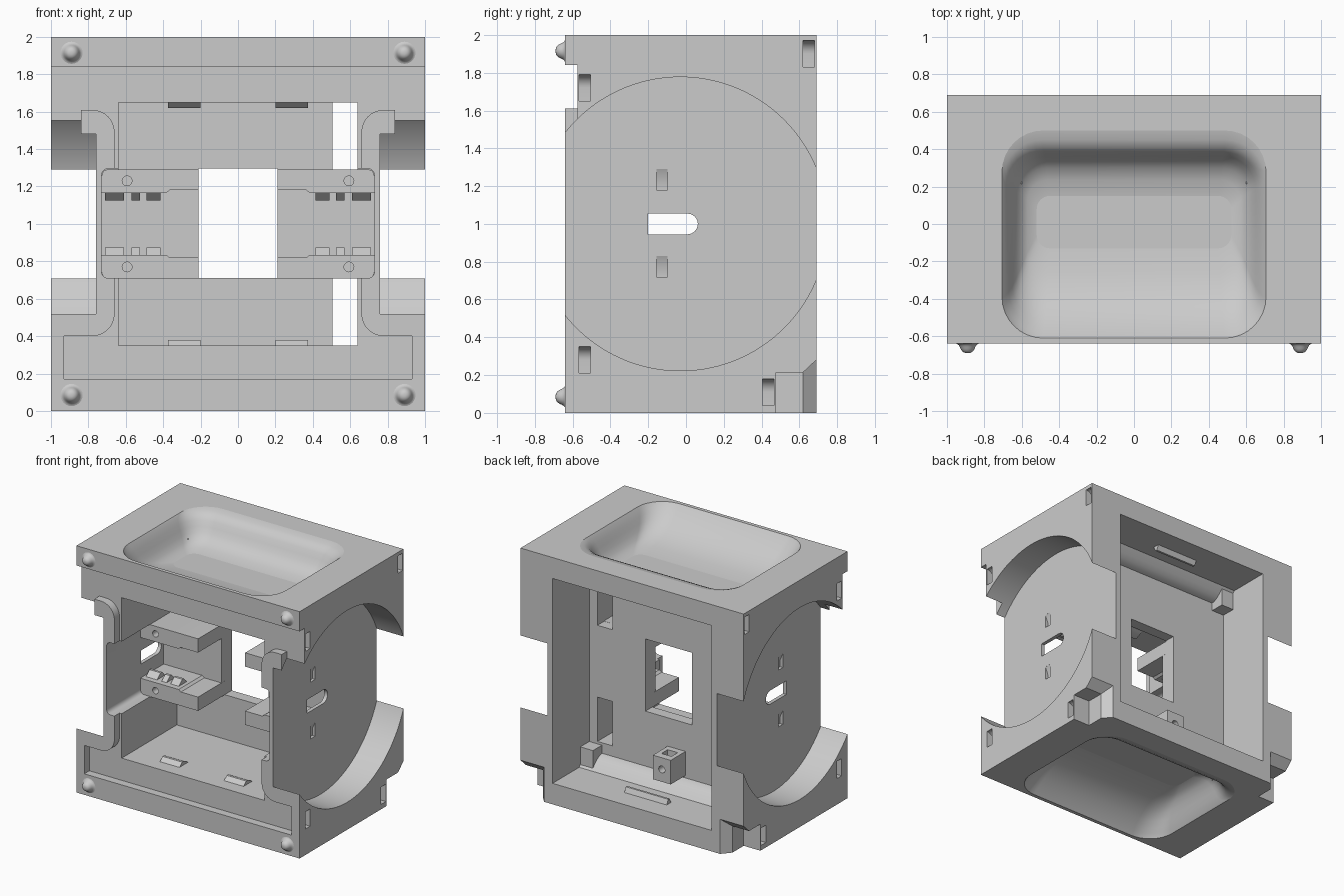
import bpy, bmesh, math

if "Cube" in bpy.data.objects:
    bpy.data.objects.remove(bpy.data.objects["Cube"])

grey = bpy.data.materials.new("plain grey")
grey.use_nodes = True
grey.diffuse_color = (0.6, 0.6, 0.6, 1)
grey.node_tree.nodes["Principled BSDF"].inputs["Base Color"].default_value = (0.6, 0.6, 0.6, 1)

SIDES = (-1, 1)
CORNERS = [(sx, sz) for sx in SIDES for sz in SIDES]


def finish(name, bm):
    bmesh.ops.recalc_face_normals(bm, faces=bm.faces)
    mesh = bpy.data.meshes.new(name)
    bm.to_mesh(mesh)
    bm.free()
    mesh.materials.append(grey)
    ob = bpy.data.objects.new(name, mesh)
    bpy.context.collection.objects.link(ob)
    return ob


def loft(name, loops):
    """Solid skinned through closed loops of equal length."""
    bm = bmesh.new()
    rings = [[bm.verts.new(p) for p in loop] for loop in loops]
    n = len(rings[0])
    for a, b in zip(rings, rings[1:]):
        for i in range(n):
            j = (i + 1) % n
            bm.faces.new((a[i], a[j], b[j], b[i]))
    bm.faces.new(rings[0])
    bm.faces.new(rings[-1])
    return finish(name, bm)


def extrude_y(name, pts, y0, y1):
    return loft(name, [[(x, y, z) for x, z in pts] for y in (y0, y1)])


def extrude_x(name, pts, x0, x1):
    return loft(name, [[(x, y, z) for y, z in pts] for x in (x0, x1)])


def box(name, x, y, z):
    return extrude_y(name, [(x[0], z[0]), (x[1], z[0]), (x[1], z[1]), (x[0], z[1])], *y)


def arc(cx, cy, r, a0, a1, steps=8):
    angles = [math.radians(a0 + (a1 - a0) * i / steps) for i in range(steps + 1)]
    return [(cx + r * math.cos(a), cy + r * math.sin(a)) for a in angles]


def rounded(x0, x1, y0, y1, r, steps=8):
    return (arc(x1 - r, y1 - r, r, 0, 90, steps) + arc(x0 + r, y1 - r, r, 90, 180, steps)
            + arc(x0 + r, y0 + r, r, 180, 270, steps) + arc(x1 - r, y0 + r, r, 270, 360, steps))


def cut(target, cutter):
    cutter.hide_render = True
    mod = target.modifiers.new("cut", 'BOOLEAN')
    mod.operation, mod.solver, mod.object = 'DIFFERENCE', 'EXACT', cutter
    bpy.context.view_layer.objects.active = target
    bpy.ops.object.modifier_apply(modifier=mod.name)
    bpy.data.objects.remove(cutter)


def flip(pts, sx, sz):
    """Mirror an x-z profile left-right and about mid height."""
    return [(x * sx, 1 + (z - 1) * sz) for x, z in pts]


# Main shell with front bay, rear bay (with sloped ledges) and the panel openings
body = box("body", (-1, 1), (-.64, .69), (0, 2))
cut(body, box("front_bay", (-.64, .64), (-.8, .13), (.35, 1.65)))
floor = [(.22, .265), (.25, .257), (.28, .24), (.31, .215), (.35, .17), (.8, .17)]
cut(body, extrude_x("rear_bay", floor + [(y, 2 - z) for y, z in reversed(floor)], -.713, .713))
for z in ((.35, .709), (1.291, 1.65)):
    cut(body, box("side_slot", (.505, .64), (0, .4), z))
cut(body, box("centre_window", (-.21, .21), (0, .4), (.71, 1.295)))
cut(body, extrude_y("rail_channel", rounded(-.73, .73, .71, 1.295, .035, 4), -.8, .12))

# Stepped front face: wide foot, narrow waist with round shoulders, open top strip
half = ([(.93, .17), (.93, .40)] + arc(.78, .52, .12, 270, 180)
        + arc(.78, 1.49, .12, 180, 90) + [(.84, 1.61), (.84, 1.3), (1.1, 1.3), (1.1, 1.84)])
cut(body, extrude_y("front_step", half + [(-x, z) for x, z in reversed(half)], -.8, -.575))

# Round side recesses, keyholes and clip slots
for s in SIDES:
    cut(body, extrude_x("disc", arc(-.03, 1, .777, 0, 357.5, 143), s * .76, s * 1.2))
    cut(body, extrude_x("keyhole", [(-.2, .945)] + arc(.008, 1, .055, -90, 90) + [(-.2, 1.055)],
                        s * .6, s * .9))
    # Clip slots have a curved roof, latch slots a sloped one
    for y, z in ((-.535, 1.72), (-.535, .28), (.65, 1.90), (.435, .11)):
        slot = [(1.1, z - .07), (.93, z - .07)] + arc(1, z, .07, 180, 90) + [(1.1, z + .07)]
        cut(body, extrude_y("clip_slot", flip(slot, s, 1), y - .03, y + .03))
    for z in (.775, 1.235):
        slot = [(.9, z - .055), (.735, z - .055), (.735, z), (.759, z + .055), (.9, z + .055)]
        cut(body, extrude_y("latch_slot", flip(slot, s, 1), -.155, -.098))

    # Rear foot notch with flared mouth
    cut(body, box("foot_notch", (s * .85, s * 1.1), (.475, .8), (-.1, .215)))
    cut(body, loft("notch_flare", [[(s * x, y, -.1), (s * 1.1, y, -.1), (s * 1.1, y, z), (s * x, y, z)]
                                   for x, y, z in ((.85, .62, .215), (.78, .70, .29))]))

# Scooped dishes in the top and bottom: half width, front, back, corner radius, depth
LEVELS = [(.712, -.62, .55, .22, -.01), (.706, -.61, .50, .22, 0), (.699, -.601, .45, .21, .01),
          (.686, -.583, .41, .20, .03), (.669, -.553, .385, .19, .06), (.65, -.508, .362, .175, .10),
          (.63, -.45, .338, .16, .14), (.604, -.37, .30, .14, .18), (.57, -.26, .235, .11, .21),
          (.52, -.13, .15, .07, .225)]
for up in (0, 1):
    cut(body, loft("dish", [[(x, y, 2 - d if up else d) for x, y in rounded(-w, w, f, b, r)]
                            for w, f, b, r, d in LEVELS]))

# C-shaped rails either side of the centre window
for sx in SIDES:
    box("rail_back", (sx * .212, sx * .735), (.09, .15), (.75, 1.25))
    for sz in SIDES:
        plate = [(.211, 1.292), (.695, 1.292), (.72, 1.283), (.729, 1.258), (.729, 1.165),
                 (.385, 1.165), (.365, 1.18), (.211, 1.18)]
        rail = extrude_y("rail_plate", flip(plate, sx, sz), -.21, .135)
        hole = flip(arc(.593, 1.23, .026, 0, 345, 23), sx, sz)
        cut(rail, extrude_y("screw_hole", hole, -.3, -.15))
        # Gripping teeth
        for x0, x1 in ((.415, .49), (.525, .57), (.61, .71)):
            loft("rail_tooth", [[(sx * x, y, 1 + sz * z) for y, z in
                                 ((-.17, .17), (-.12, .125), (-.10, .125), (-.06, .17))] for x in (x0, x1)])

# Snap wedges, corner stops and ridges, repeated at floor and ceiling
for sz in SIDES:
    def level(pts):
        return [(y, 1 + sz * z) for y, z in pts]

    for sx in SIDES:
        extrude_x("snap_wedge", level([(-.47, .655), (-.43, .62), (-.41, .62), (-.34, .655)]),
                  sx * .2, sx * .375)
        box("corner_stop", (sx * .60, sx * .72), (.215, .335), (1 + sz * .67, 1 + sz * .835))
    extrude_x("rear_ridge", level([(.46, .835), (.483, .79), (.50, .79), (.52, .835)]), -.19, .19)

# Pierced lug on the back of the panel
lug = box("rear_lug", (-.15, .01), (.21, .41), (.285, .48))
cut(lug, box("lug_pocket", (-.115, -.025), (.27, .35), (.39, .55)))
cut(lug, extrude_y("lug_hole", arc(-.07, .385, .028, 0, 345, 23), .3, .5))

# Flared round feet on the front corners
for sx, sz in CORNERS:
    cx, cz = sx * .89, 1 + sz * .915
    loft("front_foot", [[(x, y, z) for x, z in arc(cx, cz, r, 0, 345, 23)]
                        for r, y in ((.062, -.639), (.054, -.642), (.047, -.648), (.042, -.657),
                                     (.037, -.668), (.03, -.679), (.02, -.687), (.008, -.69))])

# Smooth the curved surfaces while keeping hard edges and large flats
for ob in bpy.context.scene.objects:
    ob.select_set(ob.type == 'MESH')
bpy.context.view_layer.objects.active = body
bpy.ops.object.shade_smooth_by_angle(angle=math.radians(28))
for face in body.data.polygons:
    if face.area > .25 and abs(face.normal.z) > .99:
        face.use_smooth = False
